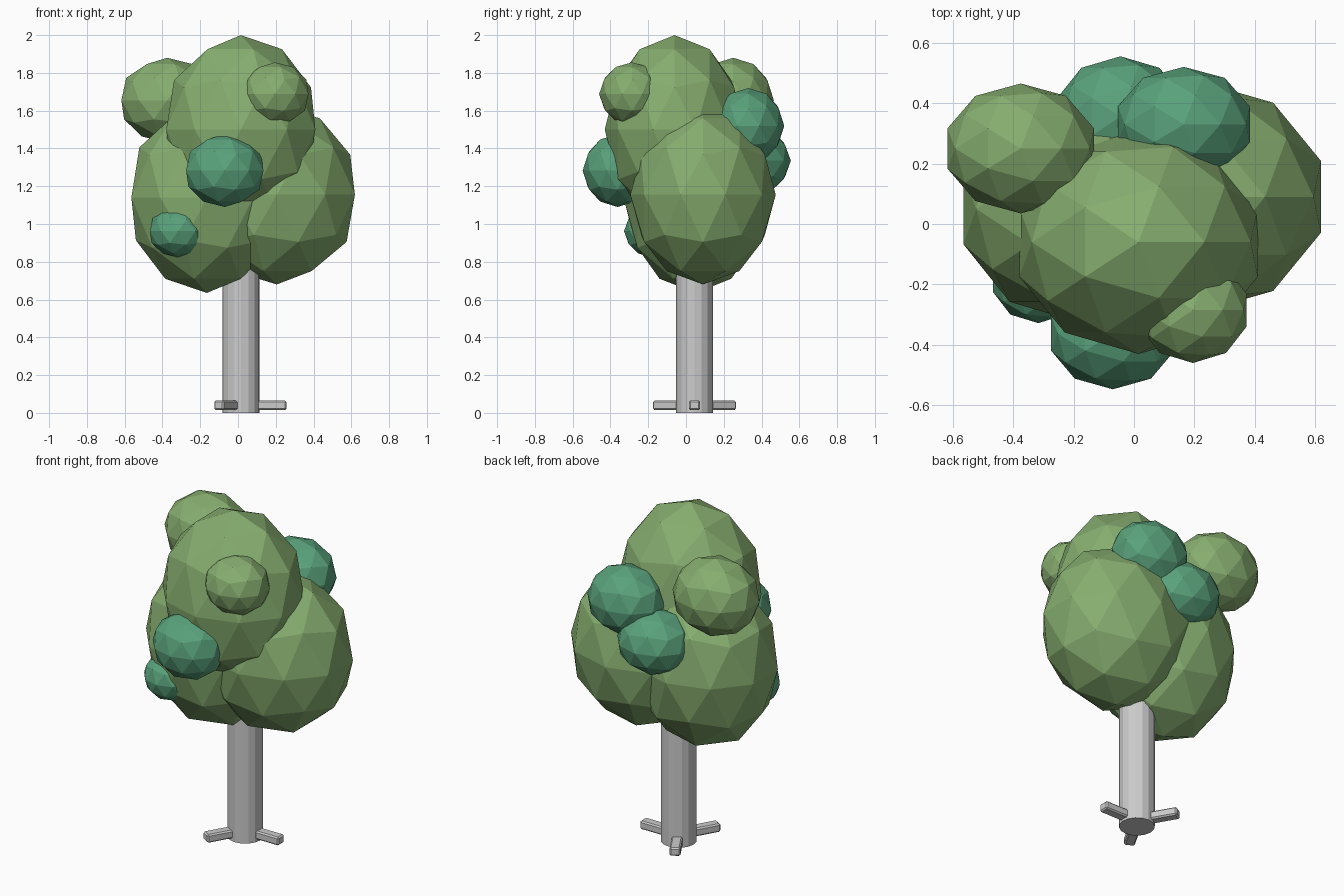
import bpy, math
from mathutils import Matrix

if "Cube" in bpy.data.objects:
    bpy.data.objects.remove(bpy.data.objects["Cube"])


def material(name, rgb):
    mat = bpy.data.materials.new(name)
    mat.diffuse_color = (*rgb, 1)
    mat.use_nodes = True
    mat.node_tree.nodes["Principled BSDF"].inputs["Base Color"].default_value = mat.diffuse_color
    return mat


LEAF = material("leaf_green", (0.24, 0.42, 0.16))
TUFT = material("tuft_green", (0.10, 0.36, 0.20))


def blob(name, centre, radii, mat):
    bpy.ops.mesh.primitive_ico_sphere_add(subdivisions=2, radius=1, location=centre)
    ob = bpy.context.object
    ob.name = name
    ob.scale = radii
    ob.data.materials.append(mat)


# Trunk
TX, TY = 0.017, 0.045
bpy.ops.mesh.primitive_cylinder_add(vertices=16, radius=0.098, depth=0.95,
                                    location=(TX, TY, 0.475))
bpy.context.object.name = "trunk"

# Three roots radiating from the trunk base
for i in range(3):
    a = math.radians(120 * i)
    bpy.ops.mesh.primitive_cube_add(size=1)
    ob = bpy.context.object
    ob.name = f"root_{i + 1}"
    ob.data.transform(Matrix.Translation((0.145, 0, 0)) @ Matrix.Diagonal((0.19, 0.06, 0.05, 1)))
    ob.location = (TX, TY, 0.04)
    ob.rotation_euler.z = a
    bev = ob.modifiers.new("bevel", 'BEVEL')
    bev.width = 0.008
    bev.segments = 1

# Main crown
blob("crown_top", (0.015, -0.06, 1.5), (0.415, 0.37, 0.5), LEAF)
blob("crown_left", (-0.165, 0.05, 1.14), (0.42, 0.38, 0.505), LEAF)
blob("crown_right", (0.205, 0.09, 1.155), (0.435, 0.385, 0.475), LEAF)

# Small light balls
blob("leaf_ball_back_left", (-0.375, 0.25, 1.655), (0.255, 0.215, 0.225), LEAF)
blob("leaf_ball_front_right", (0.195, -0.285, 1.688), (0.187, 0.175, 0.168), LEAF)

# Dark tufts
blob("tuft_front", (-0.07, -0.362, 1.283), (0.215, 0.185, 0.193), TUFT)
blob("tuft_front_low", (-0.317, -0.18, 0.962), (0.157, 0.148, 0.138), TUFT)
blob("tuft_back", (-0.045, 0.355, 1.335), (0.22, 0.2, 0.185), TUFT)
blob("tuft_back_high", (0.165, 0.33, 1.52), (0.23, 0.19, 0.2), TUFT)
